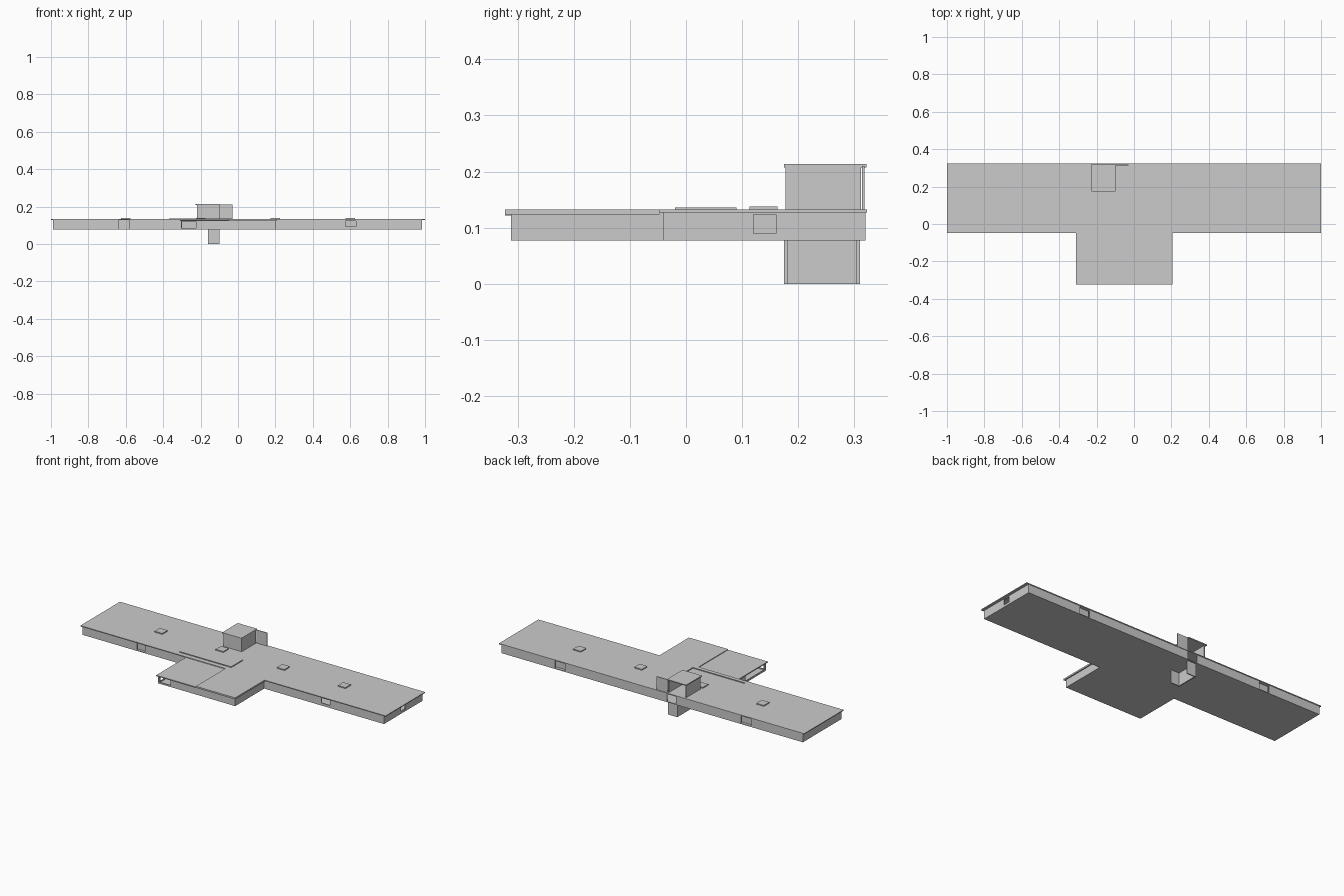
import bpy

if "Cube" in bpy.data.objects:
    bpy.data.objects.remove(bpy.data.objects["Cube"])

grey = bpy.data.materials.new("light_grey")
grey.use_nodes = True
COL = (0.6, 0.6, 0.6, 1)
grey.diffuse_color = COL
grey.node_tree.nodes["Principled BSDF"].inputs["Base Color"].default_value = COL

FACES = [(0, 2, 3, 1), (4, 5, 7, 6), (0, 1, 5, 4), (2, 6, 7, 3), (0, 4, 6, 2), (1, 3, 7, 5)]


def blocks(name, *ranges):
    """One object made of boxes, each given as (x0, x1, y0, y1, z0, z1)."""
    verts, faces = [], []
    for x0, x1, y0, y1, z0, z1 in ranges:
        n = len(verts)
        verts += [(x, y, z) for z in (z0, z1) for y in (y0, y1) for x in (x0, x1)]
        faces += [tuple(n + i for i in f) for f in FACES]
    mesh = bpy.data.meshes.new(name)
    mesh.from_pydata(verts, [], faces)
    mesh.materials.append(grey)
    obj = bpy.data.objects.new(name, mesh)
    bpy.context.collection.objects.link(obj)
    return obj


T = 0.006                 # wall thickness
BASE, EAVE, TOP = 0.077, 0.127, 0.132
LEFT, RIGHT = -0.99, 0.985
FRONT, BACK = -0.04, 0.32
WING_L, WING_R, WING_F = -0.305, 0.2, -0.312


def wall(name, axis, at, start, end, holes=(), z0=BASE, z1=EAVE):
    """Thin wall along x or y, cut by openings (start, end, sill, head)."""
    parts, pos = [], start
    for a, b, sill, head in holes:
        parts += [(pos, a, z0, z1), (a, b, z0, sill), (a, b, head, z1)]
        pos = b
    parts.append((pos, end, z0, z1))
    parts = [p for p in parts if p[1] - p[0] > 1e-4 and p[3] - p[2] > 1e-4]
    if axis == "x":
        blocks(name, *[(a, b, at, at + T, c, d) for a, b, c, d in parts])
    else:
        blocks(name, *[(at, at + T, a, b, c, d) for a, b, c, d in parts])


# Floor slab and roofs
blocks("floor_slab", (LEFT, RIGHT, FRONT, BACK, BASE, 0.081),
       (WING_L, WING_R, WING_F, FRONT, BASE, 0.081))
blocks("main_roof", (-1, 1, -0.047, 0.323, EAVE, TOP))
blocks("wing_roof", (-0.05, 0.207, -0.323, -0.047, 0.123, TOP))
blocks("low_wing_roof", (-0.31, -0.05, -0.323, -0.047, 0.122, 0.128))

# Outer walls with door and window openings
wall("front_wall_west", "x", FRONT, LEFT, WING_L, [(-0.635, -0.58, BASE, EAVE)])
wall("front_wall_east", "x", FRONT, WING_R, RIGHT, [(0.575, 0.63, 0.092, 0.122)])
wall("back_wall", "x", BACK - T, LEFT, RIGHT,
     [(-0.65, -0.585, BASE, EAVE), (-0.16, -0.1, BASE, EAVE), (0.57, 0.635, BASE, EAVE)])
wall("west_end_wall", "y", LEFT, FRONT, BACK)
wall("east_end_wall", "y", RIGHT - T, FRONT, BACK, [(0.12, 0.16, 0.09, 0.123)])
wall("wing_front_wall", "x", WING_F, WING_L, WING_R, [(-0.3, -0.225, 0.086, 0.12)])
wall("wing_east_wall", "y", WING_R - T, WING_F, FRONT)
wall("wing_west_wall", "y", WING_L, WING_F, FRONT, [(-0.3, -0.12, 0.086, 0.12)])

# Recessed panels behind the tall openings
for x, y, label in ((-0.607, FRONT + 0.015, "front"), (-0.617, BACK - 0.02, "back_west"),
                    (0.602, BACK - 0.02, "back_east")):
    blocks("recess_panel_" + label, (x - 0.04, x + 0.04, y, y + 0.003, BASE, EAVE))

# Roof hatches and the raised strip
for i in range(4):
    x = -0.6 + 0.4 * i
    blocks(f"roof_hatch_{i + 1}", (x - 0.025, x + 0.025, 0.113, 0.163, TOP, 0.138))
blocks("roof_strip", (-0.37, -0.03, -0.02, -0.015, TOP, 0.136),
       (-0.035, -0.03, -0.015, 0.09, TOP, 0.136))

# Stair tower: three walls, a roof and a rear screen
wall("tower_front_wall", "x", 0.177, -0.22, -0.1, z0=TOP, z1=0.207)
wall("tower_west_wall", "y", -0.22, 0.177, 0.312, z0=TOP, z1=0.207)
wall("tower_east_wall", "y", -0.106, 0.177, 0.312, z0=TOP, z1=0.207)
blocks("tower_roof", (-0.227, -0.1, 0.175, 0.322, 0.207, 0.213))
blocks("tower_screen", (-0.1, -0.03, 0.314, 0.318, TOP, 0.21))

# Lower stair shaft, open underneath
wall("shaft_front_wall", "x", 0.175, -0.16, -0.1, z0=0, z1=BASE)
wall("shaft_back_wall", "x", 0.31 - T, -0.16, -0.1, z0=0, z1=BASE)
wall("shaft_west_wall", "y", -0.16, 0.175, 0.31, z0=0, z1=BASE)
